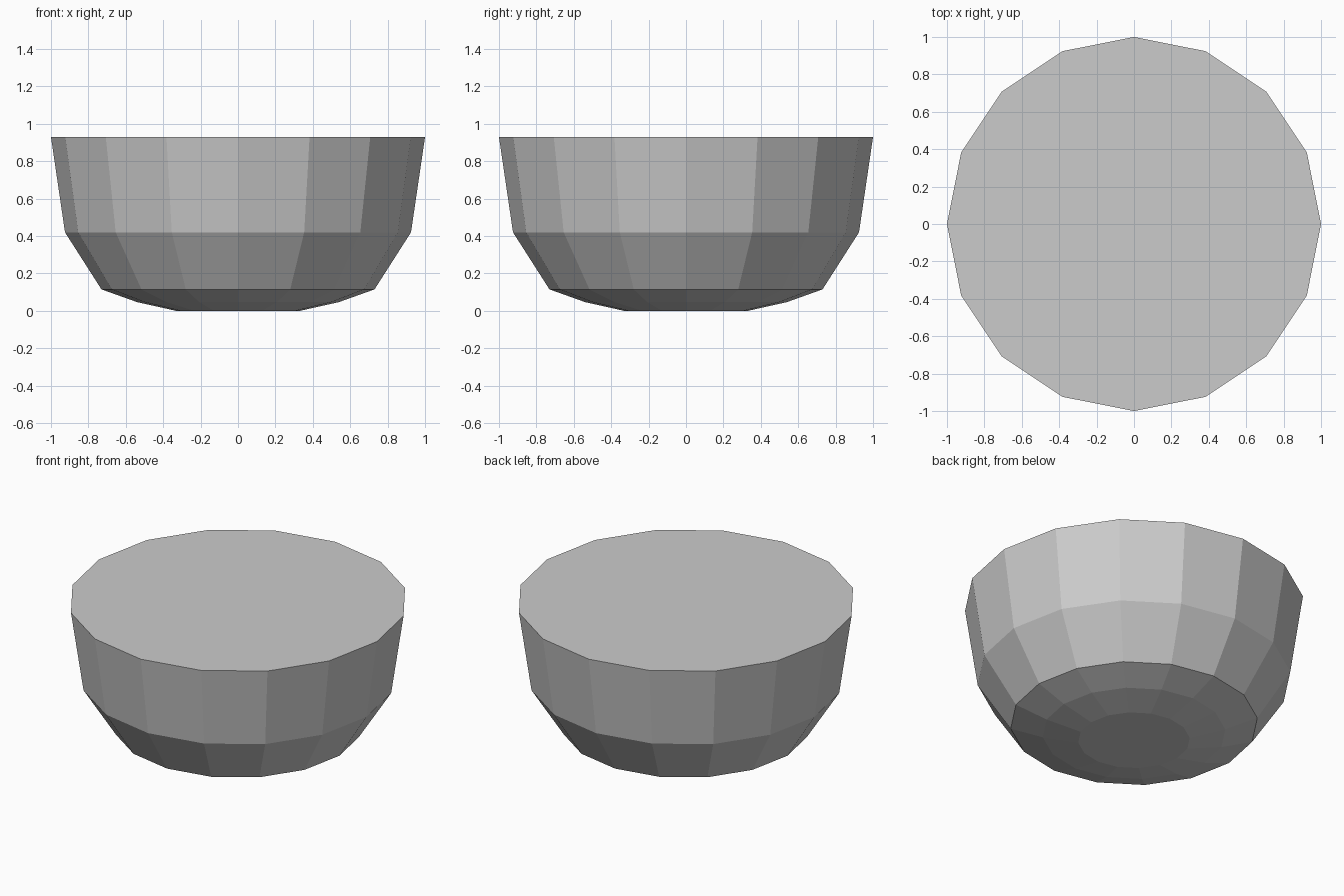
import bpy, bmesh
from math import cos, sin, tau

if "Cube" in bpy.data.objects:
    bpy.data.objects.remove(bpy.data.objects["Cube"])

SIDES = 16
# Bowl profile: (radius, height) from base to rim
PROFILE = [(0.33, 0.0), (0.54, 0.047), (0.73, 0.115), (0.925, 0.42), (1.0, 0.93)]

bm = bmesh.new()
rings = [[bm.verts.new((r * cos(tau * i / SIDES), r * sin(tau * i / SIDES), z))
          for i in range(SIDES)] for r, z in PROFILE]

# Faceted wall
for low, high in zip(rings, rings[1:]):
    for i in range(SIDES):
        j = (i + 1) % SIDES
        bm.faces.new((low[i], low[j], high[j], high[i]))

# Flat base and flat closed top
bm.faces.new(rings[0][::-1])
bm.faces.new(rings[-1])

mesh = bpy.data.meshes.new("bowl_body")
bm.to_mesh(mesh)
bm.free()
bpy.context.collection.objects.link(bpy.data.objects.new("bowl_body", mesh))
